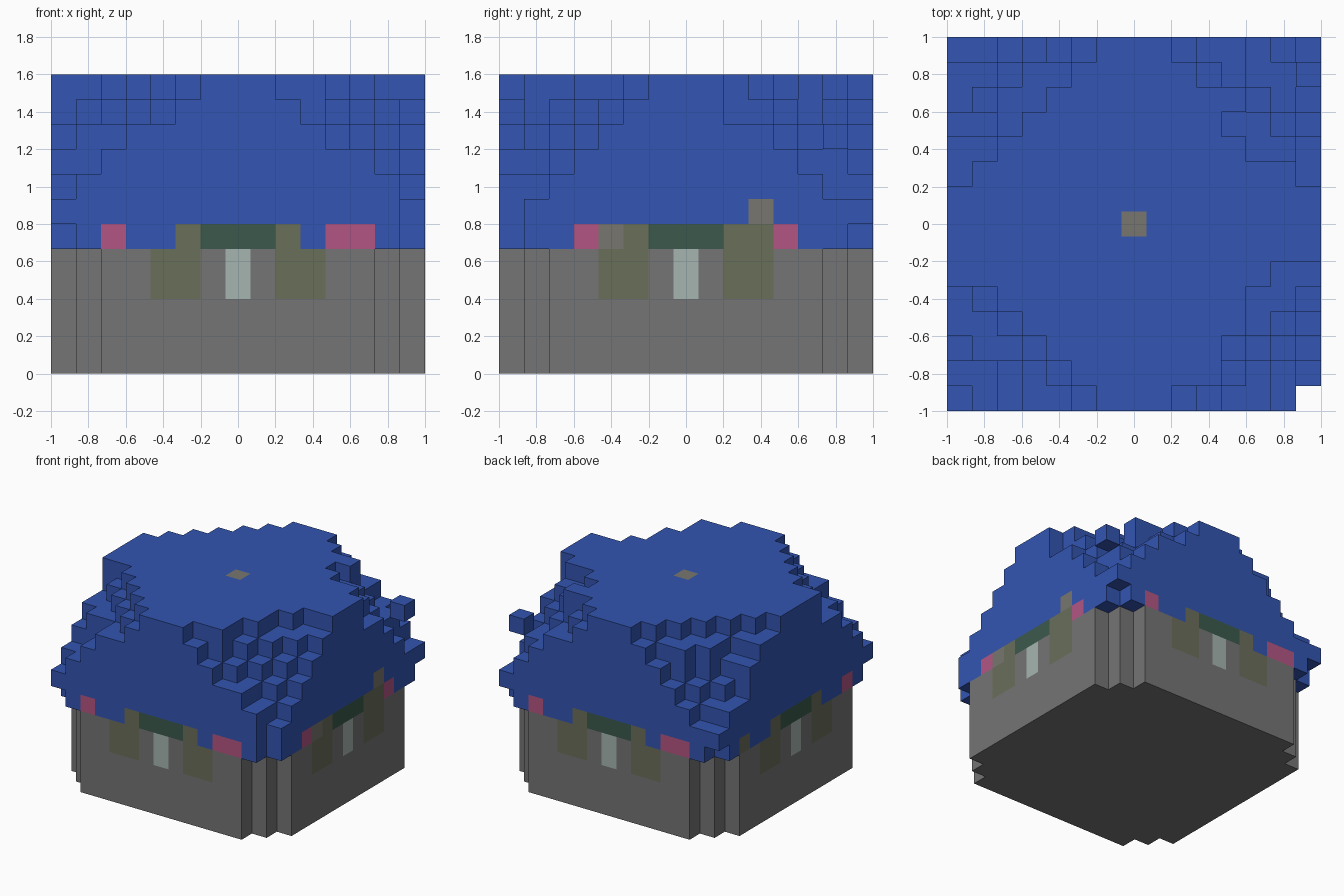
import bpy, bmesh, random
from mathutils import Vector

N = 15                 # cells along each side
S = 2 / N              # cell size
MID, LAST = N // 2, N - 1
WALL, TOP = 5, 11      # first roof layer, last roof layer
random.seed(4)

if "Cube" in bpy.data.objects:
    bpy.data.objects.remove(bpy.data.objects["Cube"])


def make_material(name, hex_colour):
    def linear(c):
        c /= 255
        return c / 12.92 if c < 0.04045 else ((c + 0.055) / 1.055) ** 2.4
    rgba = tuple(linear(c) for c in bytes.fromhex(hex_colour)) + (1,)
    m = bpy.data.materials.new(name)
    m.use_nodes = True
    m.diffuse_color = rgba
    bsdf = m.node_tree.nodes["Principled BSDF"]
    bsdf.inputs["Base Color"].default_value = rgba
    bsdf.inputs["Roughness"].default_value = 0.9
    return m


# Letter code, name and colour of each material
PALETTE = {
    "b": ("roof blue", "3355B2"),
    "w": ("wall grey", "757575"),
    "s": ("weathered stone", "78766F"),
    "o": ("olive panel", "6A6E5A"),
    "g": ("dark green panel", "3B594B"),
    "l": ("pale window", "A5B5B0"),
    "p": ("pink panel", "B35583"),
}
CODES = list(PALETTE)
MATERIALS = [make_material(*PALETTE[c]) for c in CODES]

cells = {}


def distance(i, j):
    return abs(i - MID) + abs(j - MID)


# Walls: a square plan with stepped corners
for i in range(N):
    for j in range(N):
        if distance(i, j) <= 12 and min(i, LAST - i) + min(j, LAST - j) >= 2:
            for k in range(WALL):
                cells[i, j, k] = "w"

# Roof: layers whose corners are cut back further towards the top
for k in range(WALL, TOP + 1):
    limit = min(13, 19 - k)
    for i in range(N):
        for j in range(N):
            d = distance(i, j)
            ragged = (d == limit + 1 and 6 < k < TOP and i < LAST and j > 0
                      and random.random() < 0.3)
            if d <= limit or ragged:
                cells[i, j, k] = "b"

# Ragged roof edges: extra and missing cells
for cell in [(0, 0, 6), (0, LAST, 6), (LAST, LAST, 6), (LAST, 13, 9),
             (1, 0, 7), (13, 0, 7), (2, 0, 8), (12, 0, 8), (3, 0, 9),
             (0, 5, TOP), (10, 1, TOP), (11, 12, TOP)]:
    cells[cell] = "b"
for cell in [(13, 5, TOP), (12, 4, TOP), (11, 11, TOP), (12, 10, TOP),
             (LAST, 9, 10)]:
    cells.pop(cell, None)

# Coloured panels around the eaves, one letter per cell along each side
FRONT = "..p..ogggo.pp.."
ROWS = {
    "front": {5: FRONT},
    "back": {5: FRONT[::-1]},
    "right": {5: "...psogggoop...", 6: "..........s...."},
    "left": {5: "..p..ogggo..o.."},
}
PLACE = {
    "front": lambda n: (n, 0),
    "back": lambda n: (n, LAST),
    "right": lambda n: (LAST, n),
    "left": lambda n: (0, n),
}
for side, rows in ROWS.items():
    windows = "....oo.l.oo...."
    for k, row in {3: windows, 4: windows, **rows}.items():
        for n, code in enumerate(row):
            if code != ".":
                cells[(*PLACE[side](n), k)] = code

# Cap stone in the middle of the roof
cells[MID, MID, TOP] = "s"


def build(name, first, last):
    """Mesh the outer faces of the layers from first to last."""
    bm = bmesh.new()
    corners = {}

    def corner(p):
        key = tuple(round(c) for c in p)
        if key not in corners:
            x, y, z = key
            corners[key] = bm.verts.new((x * S - 1, y * S - 1, z * S))
        return corners[key]

    for cell, code in cells.items():
        if not first <= cell[2] <= last:
            continue
        centre = Vector(cell) + Vector((0.5, 0.5, 0.5))
        for axis in range(3):
            for sign in (-1, 1):
                n, u, v = Vector(), Vector(), Vector()
                n[axis] = sign
                u[(axis + 1) % 3] = sign
                v[(axis + 2) % 3] = 1
                if tuple(int(c) for c in Vector(cell) + n) in cells:
                    continue
                quad = [corner(centre + (n + a * u + b * v) / 2)
                        for a, b in ((-1, -1), (1, -1), (1, 1), (-1, 1))]
                bm.faces.new(quad).material_index = CODES.index(code)
    mesh = bpy.data.meshes.new(name)
    bm.to_mesh(mesh)
    bm.free()
    for m in MATERIALS:
        mesh.materials.append(m)
    ob = bpy.data.objects.new(name, mesh)
    bpy.context.collection.objects.link(ob)
    return ob


build("walls", 0, WALL - 1)
build("roof", WALL, TOP)
